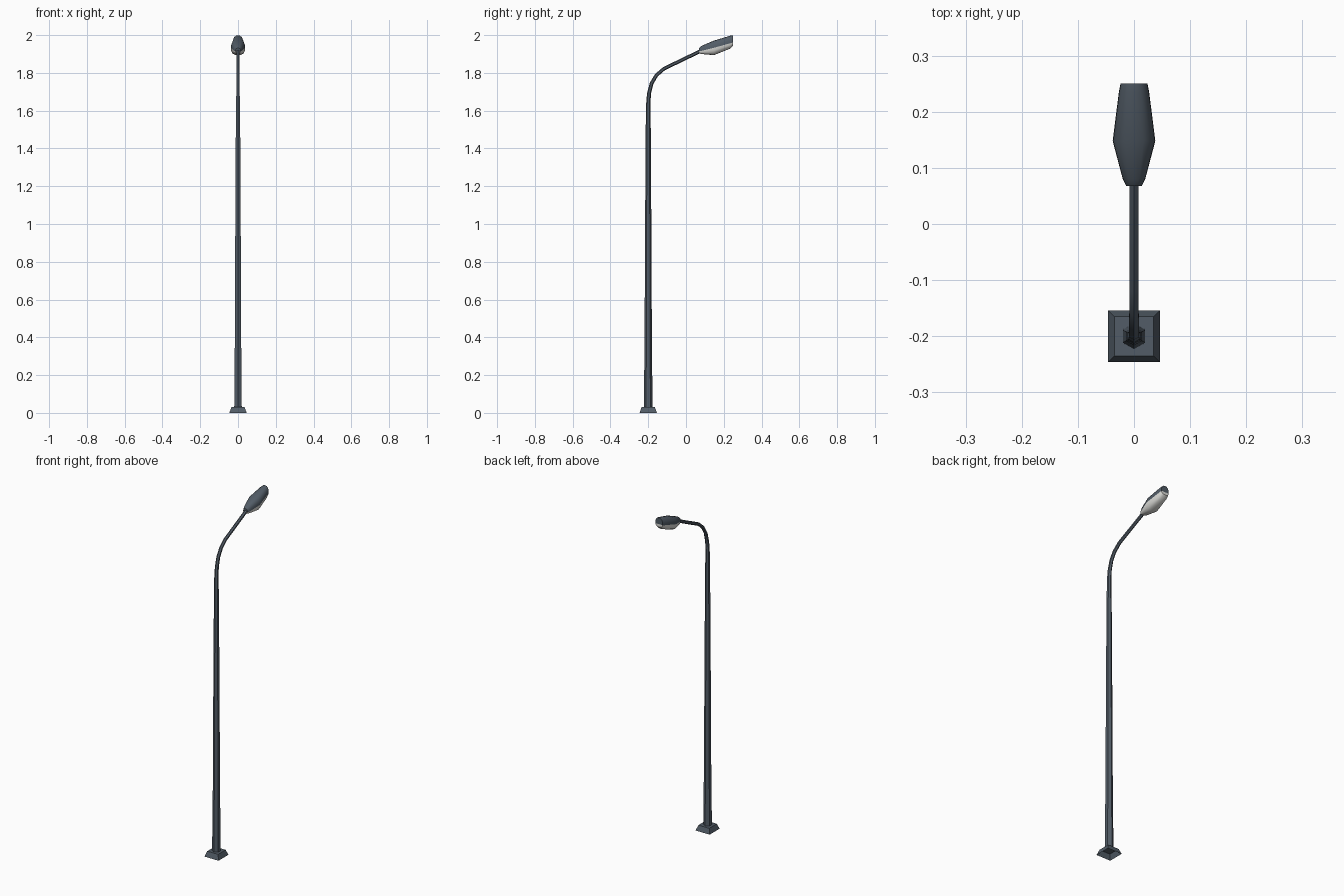
import bpy, bmesh, math
from mathutils import Vector

if "Cube" in bpy.data.objects:
    bpy.data.objects.remove(bpy.data.objects["Cube"])


def material(name, rgb):
    m = bpy.data.materials.new(name)
    m.diffuse_color = (*rgb, 1)
    m.use_nodes = True
    m.node_tree.nodes["Principled BSDF"].inputs["Base Color"].default_value = m.diffuse_color
    return m


slate = material("slate_grey_metal", (0.085, 0.108, 0.135))
pale = material("pale_lens", (0.72, 0.72, 0.69))


def loft(name, rings, mats, cap_start=True, cap_end=True, smooth=None):
    """Bridge closed rings of points into one object."""
    bm = bmesh.new()
    vr = [[bm.verts.new(p) for p in r] for r in rings]
    n = len(vr[0])
    for a, b in zip(vr, vr[1:]):
        for i in range(n):
            j = (i + 1) % n
            bm.faces.new((a[i], a[j], b[j], b[i]))
    if cap_start:
        bm.faces.new(vr[0][::-1])
    if cap_end:
        bm.faces.new(vr[-1])
    bmesh.ops.recalc_face_normals(bm, faces=bm.faces)
    me = bpy.data.meshes.new(name)
    bm.to_mesh(me)
    bm.free()
    for m in mats:
        me.materials.append(m)
    ob = bpy.data.objects.new(name, me)
    bpy.context.collection.objects.link(ob)
    if smooth:
        bpy.ops.object.select_all(action='DESELECT')
        ob.select_set(True)
        bpy.context.view_layer.objects.active = ob
        bpy.ops.object.shade_smooth_by_angle(angle=math.radians(smooth))
    return ob


# Square base, open underneath
def square(h, z):
    return [(sx * h, -0.2 + sy * h, z) for sx, sy in ((-1, -1), (1, -1), (1, 1), (-1, 1))]


loft("base_plate", [square(0.046, 0), square(0.035, 0.03)], [slate], cap_start=False)

# Hexagonal pole sweeping into the arm: (y, z, radius)
path = [(-0.2, 0.028, 0.023), (-0.2, 0.38, 0.0195), (-0.2, 1.0, 0.0165),
        (-0.2, 1.5, 0.0135), (-0.2, 1.63, 0.0115), (-0.196, 1.69, 0.0105),
        (-0.182, 1.745, 0.010), (-0.157, 1.787, 0.0097), (-0.117, 1.822, 0.0095),
        (0.09, 1.922, 0.0095)]
rings = []
for i, (y, z, r) in enumerate(path):
    a, b = path[max(i - 1, 0)], path[min(i + 1, len(path) - 1)]
    t = Vector((0, b[0] - a[0], b[1] - a[1])).normalized()
    nrm = Vector((0, t.z, -t.y))
    rings.append([Vector((0, y, z)) + r * (math.cos(k * math.pi / 3) * nrm
                  + math.sin(k * math.pi / 3) * Vector((1, 0, 0))) for k in range(6)])
loft("pole_and_arm", rings, [slate], smooth=40)

# Lamp head stations: y, half width, rim z, top z, bottom z
stations = [(0.068, 0.014, 1.914, 1.931, 1.906), (0.08, 0.020, 1.916, 1.942, 1.900),
            (0.148, 0.038, 1.933, 1.971, 1.894), (0.235, 0.027, 1.957, 1.997, 1.929),
            (0.25, 0.024, 1.962, 1.999, 1.946)]
UP = [(1, 0), (0.97, 0.35), (0.8, 0.75), (0.45, 0.95), (0, 1)]


def half(s, tip):
    y, w, rim = s[:3]
    prof = UP + [(-u, v) for u, v in UP[-2::-1]]
    return [(u * w, y, rim + v * (s[tip] - rim)) for u, v in prof]


loft("lamp_housing", [half(s, 3) for s in stations], [slate], smooth=40)
loft("lamp_lens", [half(s, 4) for s in stations], [pale], smooth=40)
